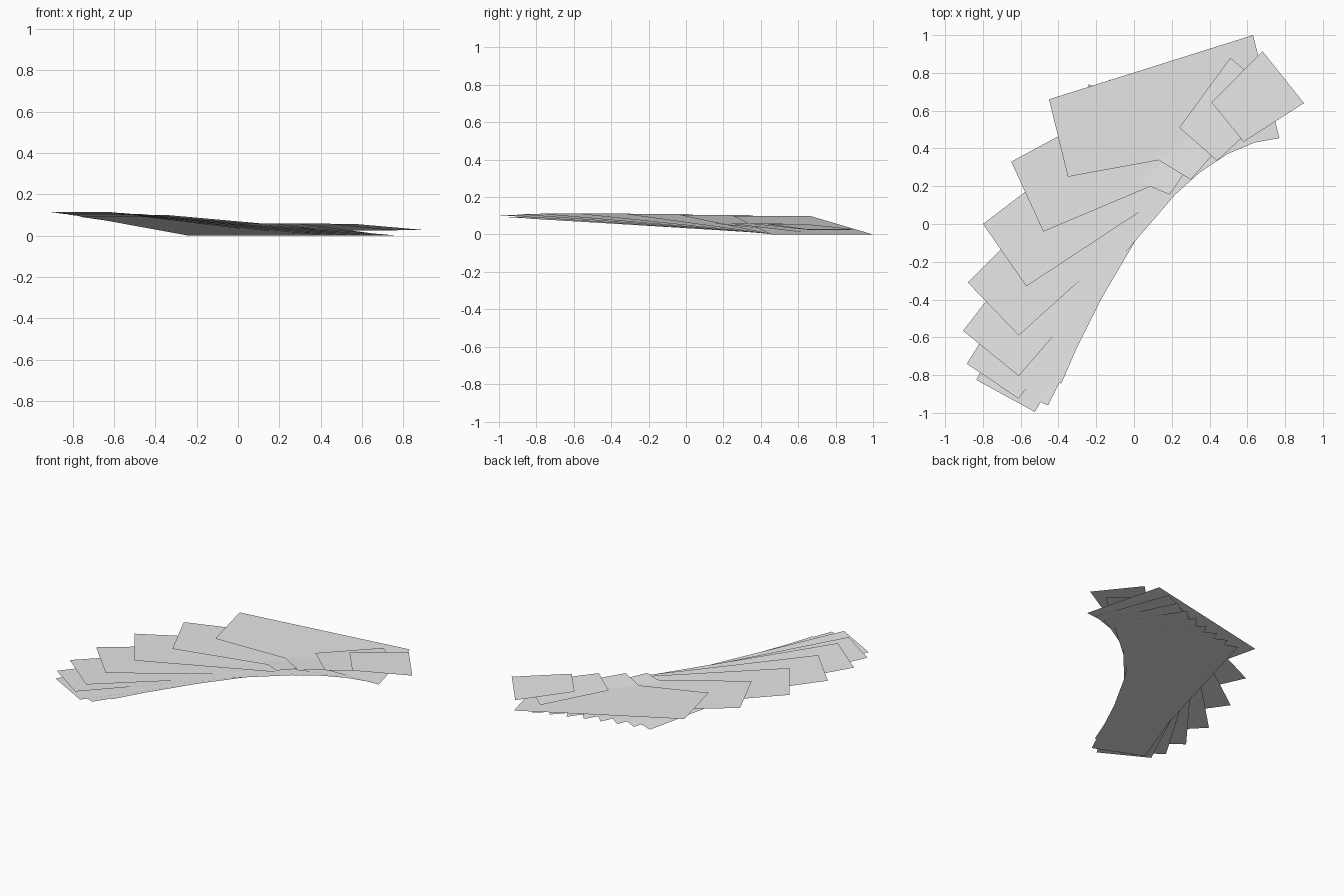
import bpy
import bmesh
import math
from mathutils import Vector

# Remove the default object only
default_cube = bpy.data.objects.get("Cube")
if default_cube:
    bpy.data.objects.remove(default_cube, do_unlink=True)

# Single pale grey material
feather_grey = bpy.data.materials.new("feather grey")
feather_grey.use_nodes = True
grey = (0.8, 0.8, 0.8, 1.0)
feather_grey.diffuse_color = grey
feather_grey.node_tree.nodes["Principled BSDF"].inputs["Base Color"].default_value = grey


def make_feather(name, corners):
    """Build one flat feather from its tip and root corners."""
    mesh = bpy.data.meshes.new(name)
    builder = bmesh.new()
    face = builder.faces.new([builder.verts.new(corner) for corner in corners])
    face.normal_update()
    if face.normal.z < 0:
        face.normal_flip()
    builder.to_mesh(mesh)
    builder.free()
    mesh.materials.append(feather_grey)
    feather = bpy.data.objects.new(name, mesh)
    bpy.context.scene.collection.objects.link(feather)
    return feather


def root_point(first, last, fraction, dip):
    """Place a root corner along the slightly sagging root line."""
    point = Vector(first).lerp(Vector(last), fraction)
    point.y -= dip * math.sin(math.pi * fraction)
    return point


# Long flight feathers: outer tip x, y, inner tip x, y, tip height
flight_tips = [
    (-0.45, 0.66, -0.35, 0.25, 0.100),
    (-0.65, 0.33, -0.48, -0.04, 0.105),
    (-0.80, 0.00, -0.57, -0.33, 0.110),
    (-0.88, -0.31, -0.61, -0.59, 0.112),
    (-0.905, -0.565, -0.61, -0.805, 0.113),
    (-0.885, -0.74, -0.61, -0.925, 0.110),
    (-0.835, -0.825, -0.525, -0.995, 0.103),
    (-0.78, -0.82, -0.455, -0.96, 0.093),
    (-0.707, -0.73, -0.385, -0.845, 0.085),
]
for index, (outer_x, outer_y, inner_x, inner_y, height) in enumerate(flight_tips):
    fraction = index / (len(flight_tips) - 1)
    outer_root = root_point((0.63, 1.0, 0), (-0.24, 0.74, 0), fraction, 0.02)
    inner_root = root_point((0.77, 0.455, 0), (0.23, 0.57, 0), fraction, 0.03)
    make_feather(f"flight_feather_{index + 1}", [
        (outer_x, outer_y, height), (inner_x, inner_y, height),
        inner_root, outer_root])

# Short covert feathers fanned over the wing root:
# outer tip, inner tip, inner root, outer root, then tip and root heights
covert_shapes = [
    ((0.41, 0.645), (0.58, 0.435), (0.90, 0.64), (0.68, 0.915), 0.055, 0.027),
    ((0.24, 0.51), (0.44, 0.335), (0.78, 0.65), (0.51, 0.88), 0.058, 0.025),
    ((0.07, 0.375), (0.30, 0.235), (0.64, 0.62), (0.35, 0.84), 0.058, 0.012),
    ((-0.06, 0.26), (0.19, 0.155), (0.50, 0.62), (0.20, 0.79), 0.058, 0.010),
]
for index, (*outline, tip_height, root_height) in enumerate(covert_shapes):
    heights = (tip_height, tip_height, root_height, root_height)
    make_feather(f"covert_feather_{index + 1}",
                 [(x, y, z) for (x, y), z in zip(outline, heights)])
